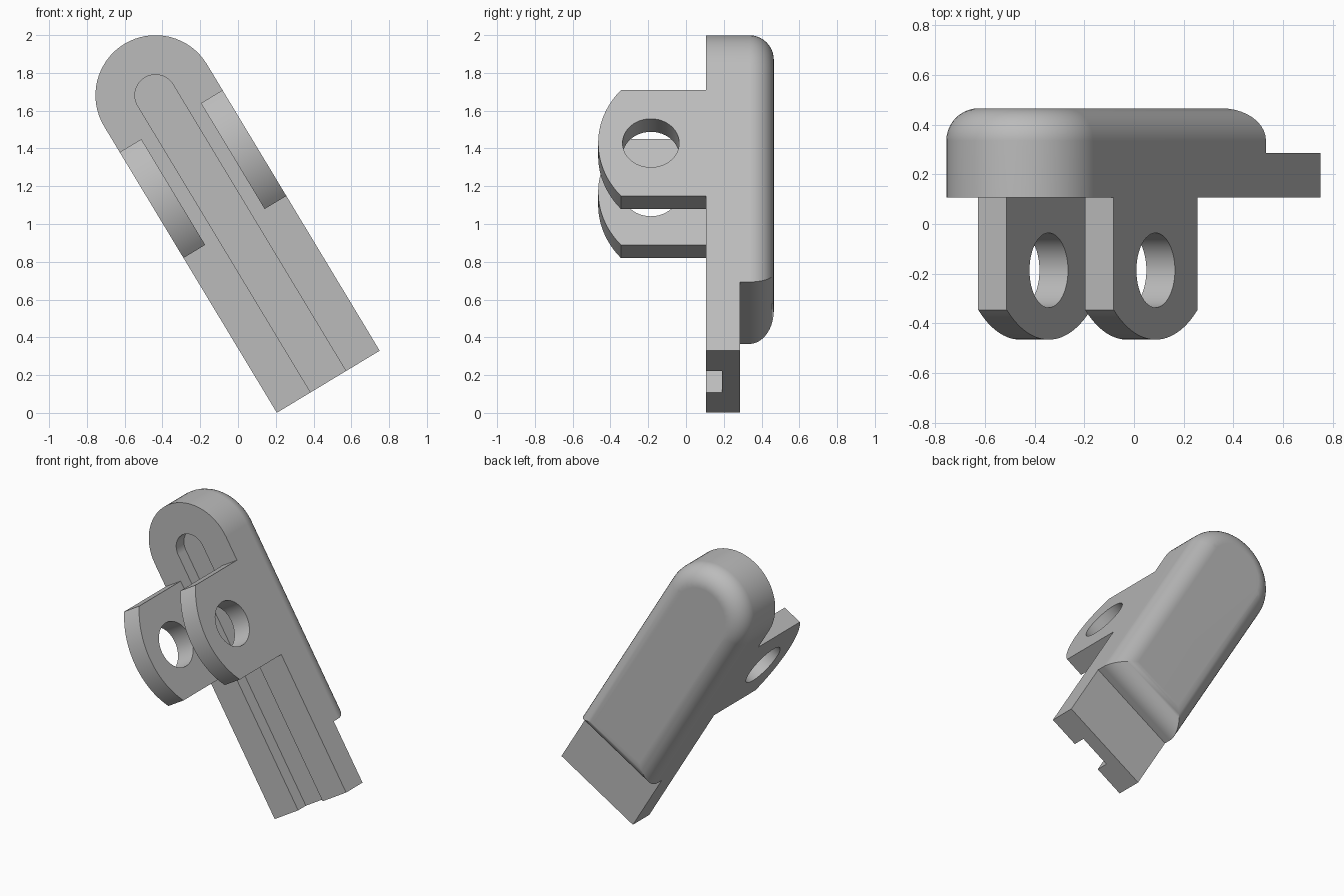
import bpy, bmesh
from math import sin, cos, pi, radians

if "Cube" in bpy.data.objects:
    bpy.data.objects.remove(bpy.data.objects["Cube"], do_unlink=True)

HALF = 0.318                              # half width of the arm
HEAD = 1.771                              # distance from tail end to head centre
FRONT, STEP, BACK = 0.106, 0.285, 0.465   # depth levels

grey = bpy.data.materials.new("plain grey")
grey.use_nodes = True
COLOUR = (0.5, 0.5, 0.5, 1)
grey.diffuse_color = COLOUR
grey.node_tree.nodes["Principled BSDF"].inputs["Base Color"].default_value = COLOUR


def prism(name, points, direction, bevel=0):
    """Extrude a closed outline; optionally round the rim of its far end."""
    bm = bmesh.new()
    base = bm.faces.new([bm.verts.new(p) for p in points])
    top = bmesh.ops.extrude_face_region(bm, geom=[base], use_keep_orig=True)["geom"]
    moved = [g for g in top if isinstance(g, bmesh.types.BMVert)]
    bmesh.ops.translate(bm, verts=moved, vec=direction)
    bmesh.ops.recalc_face_normals(bm, faces=bm.faces)
    if bevel:
        rim = [e for e in bm.edges if all(v in moved for v in e.verts)]
        bmesh.ops.bevel(bm, geom=rim, offset=bevel, segments=10, profile=0.5,
                        affect='EDGES', clamp_overlap=False)
    mesh = bpy.data.meshes.new(name)
    bm.to_mesh(mesh)
    bm.free()
    mesh.materials.append(grey)
    obj = bpy.data.objects.new(name, mesh)
    bpy.context.collection.objects.link(obj)
    return obj


def round_top(r, start, y, n=32):
    """Straight-sided strip outline ending in a half circle at the head."""
    arc = [(r * cos(pi * i / n), y, HEAD + r * sin(pi * i / n)) for i in range(n + 1)]
    return arc + [(-r, y, start), (r, y, start)]


def combine(target, other, operation):
    bpy.context.view_layer.objects.active = target
    mod = target.modifiers.new("combine", 'BOOLEAN')
    mod.operation, mod.solver, mod.object = operation, 'EXACT', other
    bpy.ops.object.modifier_apply(modifier=mod.name)
    bpy.data.objects.remove(other, do_unlink=True)


# Flat arm plate and the rounded shell on its back
arm = prism("hinge_arm", round_top(HALF, 0, FRONT), (0, STEP - FRONT, 0))
shell = prism("back_shell", round_top(HALF, 0.425, STEP), (0, BACK - STEP, 0), 0.13)
combine(arm, shell, 'UNION')

# Pair of lugs with bowed front edges and pin holes
MID, REACH, THICK, BOW = 1.284, 0.327, 0.134, 0.505
for x in (-HALF, HALF - THICK):
    ends = [(x, FRONT, MID - REACH), (x, FRONT, MID + REACH)]
    bow = []
    for i in range(25):
        z = REACH * (1 - i / 12)
        bow.append((x, -0.465 + BOW - (BOW * BOW - z * z) ** 0.5, MID + z))
    lug = prism("lug", ends + bow, (THICK, 0, 0))
    ring = [(x - 0.05, -0.186 + 0.15 * cos(pi * i / 24), MID + 0.15 * sin(pi * i / 24))
            for i in range(48)]
    combine(lug, prism("pin_hole", ring, (THICK + 0.1, 0, 0)), 'DIFFERENCE')
    combine(arm, lug, 'UNION')

# Long open groove in the front
groove = prism("groove", round_top(0.109, -0.1, 0), (0, 0.19, 0))
combine(arm, groove, 'DIFFERENCE')

# Merge coplanar faces, then tilt the finished arm into place
bm = bmesh.new()
bm.from_mesh(arm.data)
bmesh.ops.remove_doubles(bm, verts=bm.verts, dist=0.0001)
bmesh.ops.dissolve_limit(bm, angle_limit=radians(0.5), verts=bm.verts, edges=bm.edges)
bm.to_mesh(arm.data)
bm.free()
arm.rotation_euler.y = radians(-31.1)
arm.location = (0.478, 0, 0.165)

bpy.ops.object.select_all(action='DESELECT')
arm.select_set(True)
bpy.context.view_layer.objects.active = arm
bpy.ops.object.shade_smooth_by_angle(angle=radians(30))
weighted = arm.modifiers.new("flat_face_normals", 'WEIGHTED_NORMAL')
weighted.keep_sharp = True
